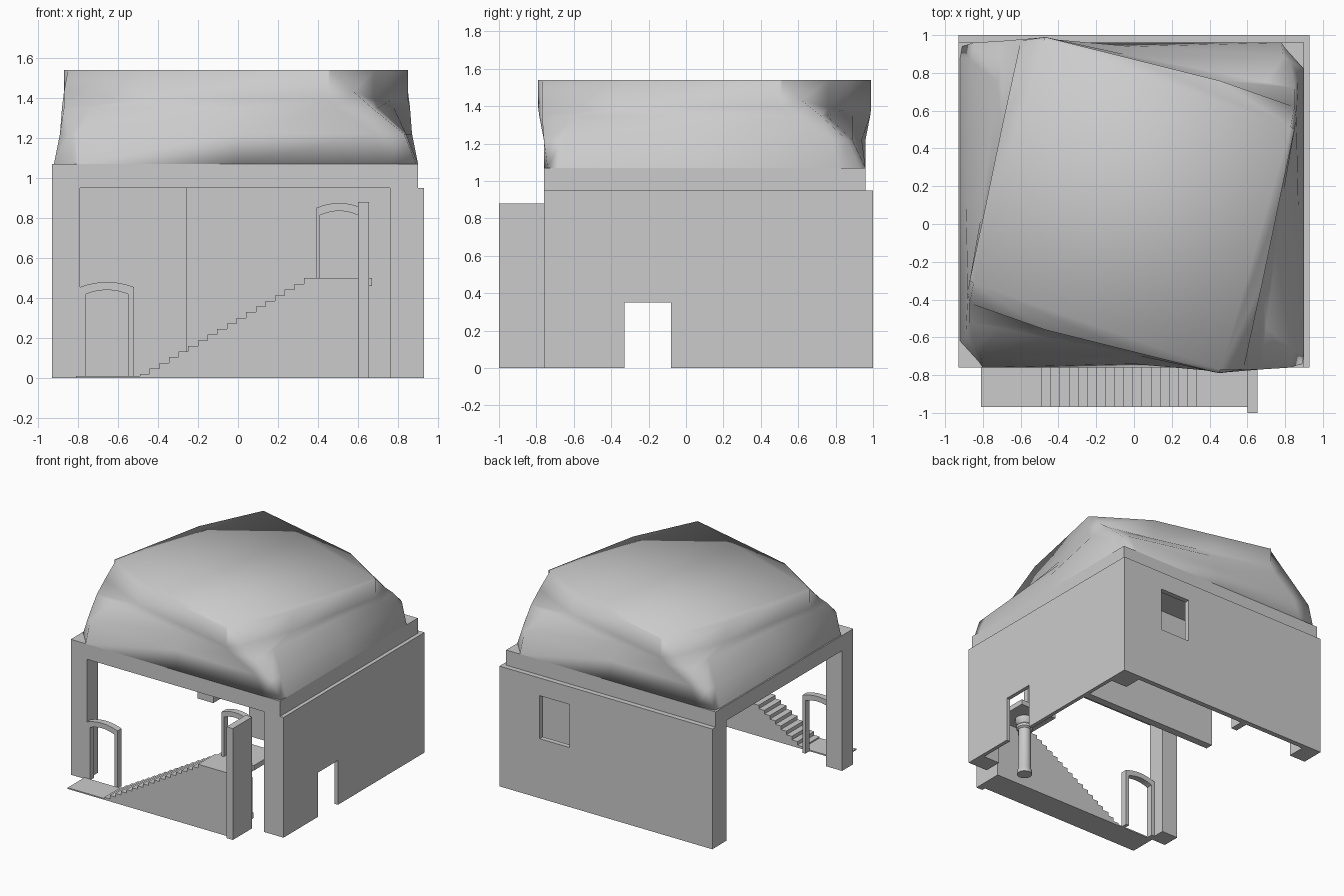
import bpy, bmesh, math

if "Cube" in bpy.data.objects:
    bpy.data.objects.remove(bpy.data.objects["Cube"])

stone = bpy.data.materials.new("grey_stone")
stone.diffuse_color = (0.6, 0.6, 0.6, 1)
stone.use_nodes = True
stone.node_tree.nodes["Principled BSDF"].inputs["Base Color"].default_value = stone.diffuse_color


def finish(bm, name):
    bmesh.ops.recalc_face_normals(bm, faces=bm.faces)
    me = bpy.data.meshes.new(name)
    bm.to_mesh(me)
    bm.free()
    ob = bpy.data.objects.new(name, me)
    ob.data.materials.append(stone)
    bpy.context.collection.objects.link(ob)
    return ob


def boxes(name, *bounds):
    """One object from boxes given as (x0, x1, y0, y1, z0, z1)."""
    bm = bmesh.new()
    for x0, x1, y0, y1, z0, z1 in bounds:
        vs = bmesh.ops.create_cube(bm, size=1)["verts"]
        for v in vs:
            v.co = (x0 + (v.co.x + .5) * (x1 - x0),
                    y0 + (v.co.y + .5) * (y1 - y0),
                    z0 + (v.co.z + .5) * (z1 - z0))
    return finish(bm, name)


def extrude_y(name, profile, y0, y1):
    """Extrude an x/z outline along y."""
    bm = bmesh.new()
    f = bm.faces.new([bm.verts.new((x, y0, z)) for x, z in profile])
    ext = bmesh.ops.extrude_face_region(bm, geom=[f])["geom"]
    bmesh.ops.translate(bm, vec=(0, y1 - y0, 0),
                        verts=[g for g in ext if isinstance(g, bmesh.types.BMVert)])
    # the extruded region leaves the first face out, so close it again
    if not f.is_valid:
        bmesh.ops.holes_fill(bm, edges=[e for e in bm.edges if e.is_boundary])
    return finish(bm, name)


def skin(bm, rings):
    """Bridge closed rings of vertices and cap both ends."""
    for a, b in zip(rings, rings[1:]):
        for i in range(len(a)):
            j = (i + 1) % len(a)
            bm.faces.new((a[i], a[j], b[j], b[i]))
    bm.faces.new(rings[0][::-1])
    bm.faces.new(rings[-1])


# Corner pillars
for name, x, y in (("front_left", -.93, -.76), ("front_right", .76, -.76),
                   ("back_left", -.93, .82), ("back_right", .76, .82)):
    boxes(name + "_pillar", (x, x + .14, y, y + .14, 0, .95))

# Roof slab
boxes("roof_slab", (-.93, .90, -.76, .96, .95, 1.07))

# Right wall with doorway
boxes("right_wall", (.90, .93, -.76, -.33, 0, .95), (.90, .93, -.08, 1, 0, .95),
      (.90, .93, -.33, -.08, .35, .95))

# Back wall with window opening
boxes("back_wall", (-.93, .32, .96, 1, 0, .95), (.58, .90, .96, 1, 0, .95),
      (.32, .58, .96, 1, 0, .47), (.32, .58, .96, 1, .81, .95))

# Inner room walls, with a doorway in the short return
boxes("inner_partition", (-.26, .90, .51, .57, 0, .95))
boxes("inner_return", (-.26, -.21, .85, .96, 0, .95), (-.26, -.21, .57, .85, .36, .95))

# Outside staircase with landing
steps, sx0, sx1 = 17, -.49, .33
profile = [(.60, 0), (.60, .50), (sx1, .50)]
for i in reversed(range(steps)):
    z = .02 + .45 * i / (steps - 1)
    profile += [(sx0 + (sx1 - sx0) * (i + 1) / steps, z),
                (sx0 + (sx1 - sx0) * i / steps, z)]
profile += [(sx0, .01), (-.81, .01), (-.81, 0)]
extrude_y("staircase", profile, -.97, -.76)

# Wing wall beside the landing
boxes("wing_wall", (.60, .655, -1, -.76, 0, .88))

# Balcony slab and its round column
boxes("balcony_slab", (.35, .67, -.76, -.47, .46, .50))
bm = bmesh.new()
skin(bm, [[bm.verts.new((.51 + r * math.cos(a * math.tau / 16),
                         -.63 + r * math.sin(a * math.tau / 16), z))
           for a in range(16)]
          for r, z in ((.055, 0), (.055, .03), (.048, .04), (.046, .37), (.06, .38),
                       (.06, .40), (.05, .41), (.068, .44), (.068, .46))])
column = finish(bm, "balcony_column")


# Arched door frames
def arch(x0, x1, z0, spring, crown, n=8):
    pts = [(x0, z0)]
    for i in range(n + 1):
        t = i / n
        pts.append((x0 + (x1 - x0) * t, spring + (crown - spring) * 4 * t * (1 - t)))
    return pts + [(x1, z0)]


for name, x0, x1, z0, h, t in (("lower", -.79, -.52, 0, .48, .027),
                               ("upper", .39, .62, .50, .875, .018)):
    outer = arch(x0, x1, z0, h - .025, h)
    inner = arch(x0 + t, x1 - t, z0, h - .062, h - .04)
    extrude_y(name + "_door_frame", outer + inner[::-1], -.76, -.71)

# Domed roof: a wide base twisting into an eight-cornered flat top, with a
# ridge running down each corner. Each level lists half of the ring, which is
# repeated by a half turn. A third value lifts a point off its level.
levels = [
    (1.07, [(-.79, -.86), (0, -.86), (.76, -.86), (.90, -.84),
            (.91, -.78), (.91, 0), (.91, .72), (.81, .83)]),
    (1.22, [(-.80, -.79), (0, -.84), (.70, -.86), (.84, -.86),
            (.85, -.76), (.88, 0), (.88, .68), (.84, .76)]),
    (1.35, [(-.71, -.65), (0, -.79), (.50, -.885), (.68, -.87),
            (.71, -.65), (.79, 0), (.87, .46), (.86, .62)]),
    (1.39, [(-.46, -.66), (0, -.775), (.46, -.89), (.59, -.87, .04),
            (.69, -.41), (.775, 0), (.86, .40), (.86, .52, .04)]),
    (1.54, [(-.46, -.66), (0, -.775), (.46, -.89), (.47, -.87),
            (.69, -.41), (.775, 0), (.86, .40), (.84, .415)])]
bm = bmesh.new()
rings = []
for z, half in levels:
    rings.append([bm.verts.new((s * p[0] - .01, s * p[1] + .10, z + sum(p[2:])))
                  for s in (1, -1) for p in half])
skin(bm, rings)
dome = finish(bm, "domed_roof")

# Smooth the round parts; the dome flows softly over its rim
for ob, angle in ((dome, 100), (column, 40)):
    bpy.ops.object.select_all(action='DESELECT')
    ob.select_set(True)
    bpy.context.view_layer.objects.active = ob
    bpy.ops.object.shade_smooth_by_angle(angle=math.radians(angle))
